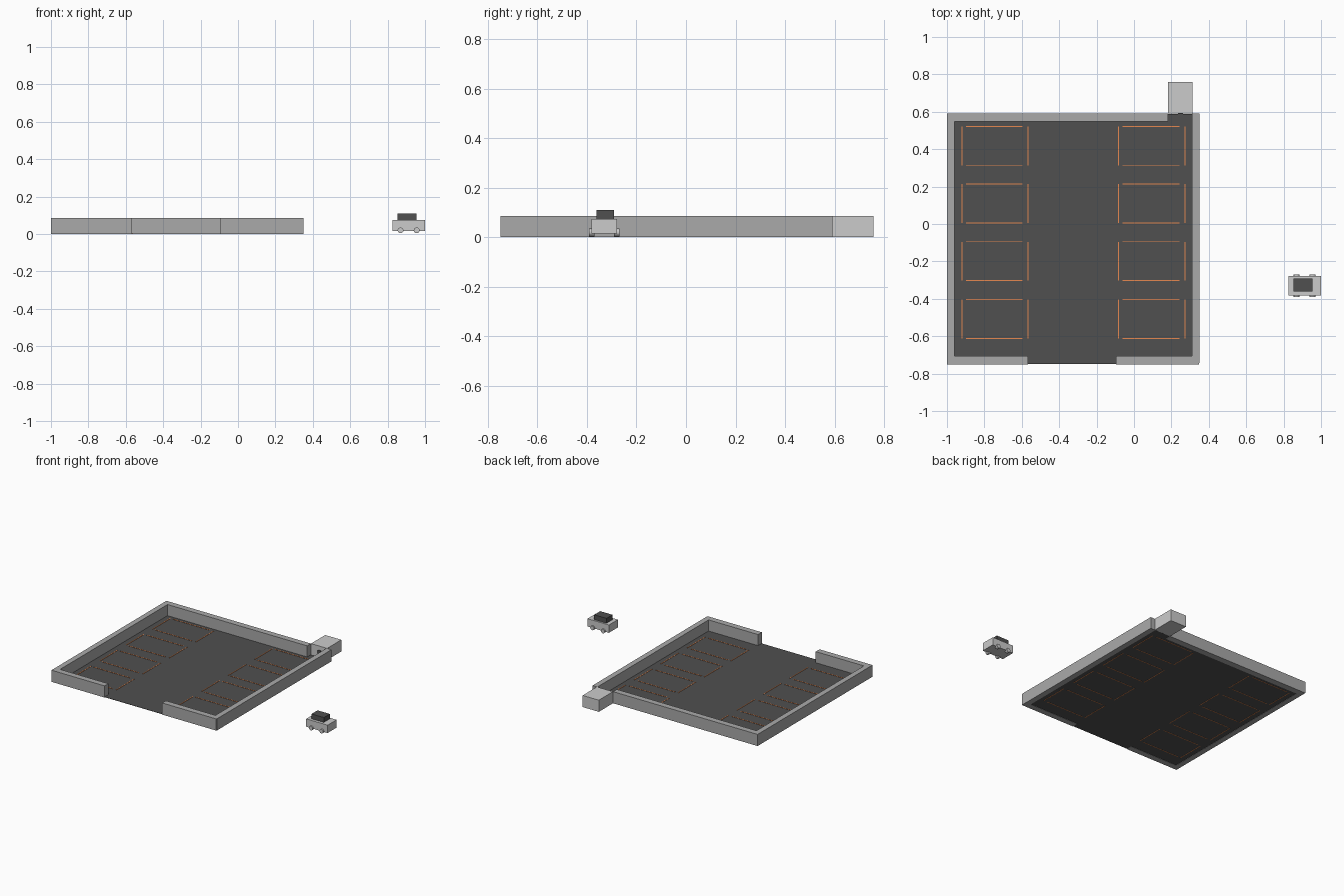
import bpy, bmesh, math
from mathutils import Matrix, Vector

if "Cube" in bpy.data.objects:
    bpy.data.objects.remove(bpy.data.objects["Cube"])


def material(name, rgb):
    m = bpy.data.materials.new(name)
    m.diffuse_color = (*rgb, 1)
    m.use_nodes = True
    m.node_tree.nodes["Principled BSDF"].inputs["Base Color"].default_value = m.diffuse_color
    return m


DARK = material("asphalt", (0.08, 0.08, 0.08))
WALL = material("concrete", (0.4, 0.4, 0.4))
LINE = material("orange_paint", (0.8, 0.25, 0.08))


def finish(name, bm, mat):
    me = bpy.data.meshes.new(name)
    bm.to_mesh(me)
    bm.free()
    ob = bpy.data.objects.new(name, me)
    bpy.context.collection.objects.link(ob)
    if mat:
        me.materials.append(mat)
    return ob


def add_box(bm, x, y, z):
    lo, hi = Vector((x[0], y[0], z[0])), Vector((x[1], y[1], z[1]))
    bmesh.ops.create_cube(bm, size=1, matrix=Matrix.Translation((lo + hi) / 2)
                          @ Matrix.Diagonal((*(hi - lo), 1)))


def box(name, x, y, z, mat=None):
    bm = bmesh.new()
    add_box(bm, x, y, z)
    return finish(name, bm, mat)


# Lot floor
box("lot_floor", (-0.998, 0.345), (-0.749, 0.589), (0.002, 0.004), DARK)

# Perimeter walls, with a wide front entrance and a gap in front of the booth
H = (0, 0.086)
box("left_wall", (-1, -0.96), (-0.744, 0.592), H, WALL)
box("right_wall", (0.31, 0.35), (-0.744, 0.592), H, WALL)
box("back_wall", (-0.96, 0.182), (0.548, 0.592), H, WALL)
box("front_wall_left", (-1, -0.566), (-0.75, -0.706), H, WALL)
box("front_wall_right", (-0.095, 0.347), (-0.75, -0.706), H, WALL)

# Parking bay outlines: four strips per bay, not meeting at the corners
W = 0.0025
Z = (0.001, 0.006)
for side, (x0, x1) in (("left", (-0.919, -0.566)), ("right", (-0.084, 0.273))):
    bm = bmesh.new()
    for i in range(4):
        y1 = 0.522 - i * 0.3085
        y0 = y1 - 0.208
        for y in (y0, y1):
            add_box(bm, (x0 + 0.022, x1 - 0.03), (y - W, y + W), Z)
        for x in (x0, x1):
            add_box(bm, (x - W, x + W), (y0, y1), Z)
    finish(side + "_bay_lines", bm, LINE)

# Booth at the back corner
box("booth", (0.182, 0.314), (0.592, 0.758), H)
box("booth_window", (0.235, 0.262), (0.588, 0.594), (0.03, 0.055), DARK)

# Small car
box("car_body", (0.825, 1.0), (-0.382, -0.278), (0.016, 0.074))
box("car_cabin", (0.854, 0.954), (-0.361, -0.291), (0.074, 0.11), DARK)
bm = bmesh.new()
for x in (0.869, 0.955):
    for y in (-0.38, -0.28):
        bmesh.ops.create_cone(
            bm, cap_ends=True, segments=20, radius1=0.0155, radius2=0.0155, depth=0.022,
            matrix=Matrix.Translation((x, y, 0.0195)) @ Matrix.Rotation(math.pi / 2, 4, 'X'))
finish("car_wheels", bm, None)
